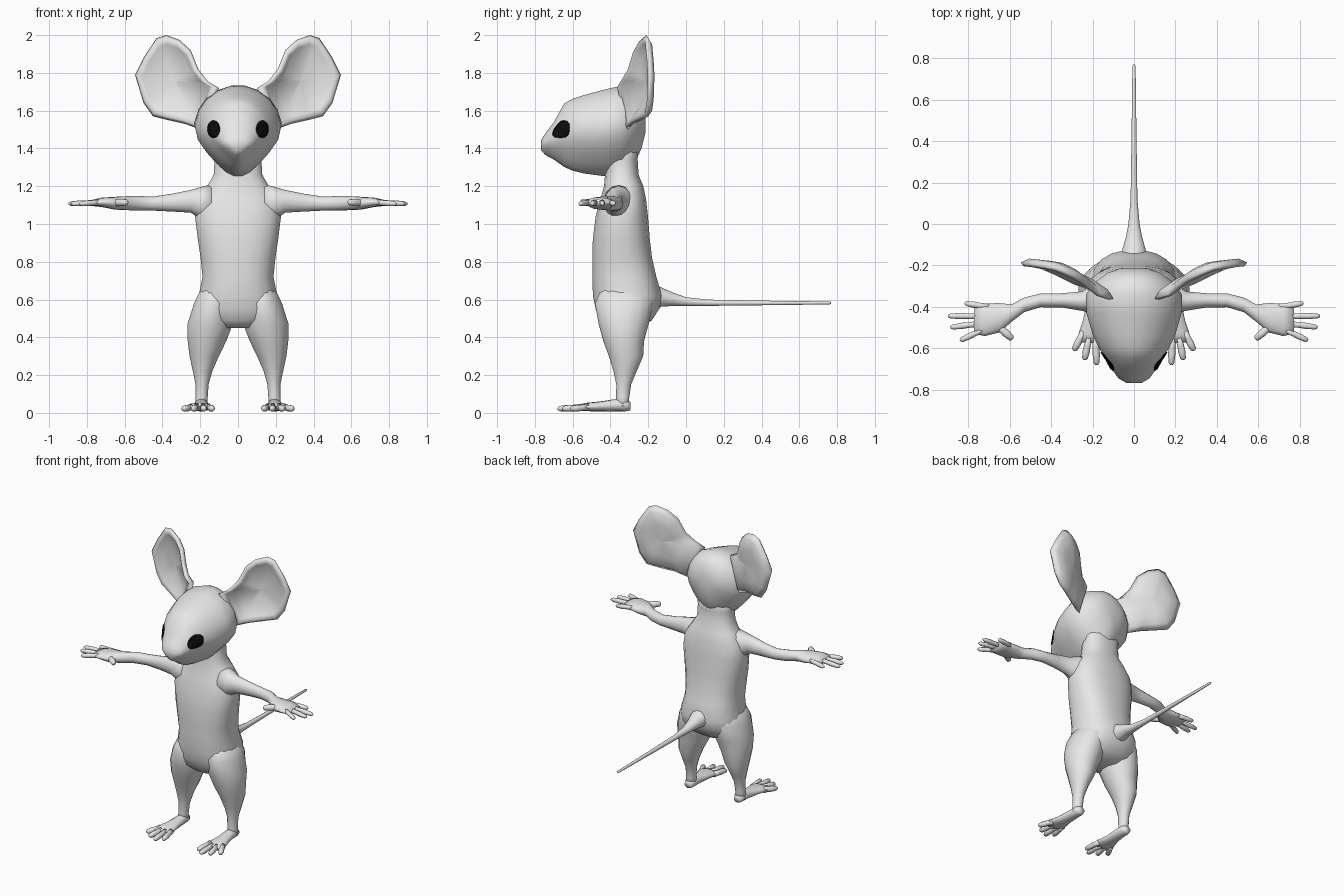
import bpy, bmesh, math
from mathutils import Vector
from mathutils.bvhtree import BVHTree

X, Y, Z = Vector((1, 0, 0)), Vector((0, 1, 0)), Vector((0, 0, 1))


def material(name, value):
    m = bpy.data.materials.new(name)
    m.diffuse_color = (value, value, value, 1)
    return m


FUR = material("grey fur", 0.8)
BLACK = material("black eye", 0.004)


def skin(name, loops, mat=FUR, mirror=False):
    """Bridge closed loops of points into a smooth capped surface."""
    bm = bmesh.new()
    rows = [[bm.verts.new(p) for p in loop] for loop in loops]
    n = len(rows[0])
    for a, b in zip(rows, rows[1:]):
        for i in range(n):
            j = (i + 1) % n
            bm.faces.new((a[i], a[j], b[j], b[i]))
    bm.faces.new(rows[0])
    bm.faces.new(rows[-1])
    bmesh.ops.recalc_face_normals(bm, faces=bm.faces)
    for f in bm.faces:
        f.smooth = True
    mesh = bpy.data.meshes.new(name)
    bm.to_mesh(mesh)
    bm.free()
    mesh.materials.append(mat)
    ob = bpy.data.objects.new(name, mesh)
    bpy.context.collection.objects.link(ob)
    if mirror:
        ob.modifiers.new("Mirror", 'MIRROR').use_mirror_merge = False
    return ob


def ring(c, u, v, ru, rv, n=16, power=2.0, pinch=0.0):
    """Oval around c; pinch narrows its lower half."""
    pts = []
    for i in range(n):
        a = 2 * math.pi * (i + 0.5) / n
        co, si = math.cos(a), math.sin(a)
        pu = math.copysign(abs(co) ** (2 / power), co) * (1 + pinch * min(0, si))
        pv = math.copysign(abs(si) ** (2 / power), si)
        pts.append(Vector(c) + u * (ru * pu) + v * (rv * pv))
    return pts


def digit(name, start, end, r):
    """Finger or toe with a slight knuckle and a rounded tip."""
    a, b = Vector(start), Vector(end)
    d = (b - a).normalized()
    u = d.cross(Z).normalized()
    v = u.cross(d)
    steps = ((0, 1), (0.35, 0.85), (0.6, 0.95), (0.92, 0.75), (1, 0.35))
    skin(name, [ring(a.lerp(b, t), u, v, r * s, r * s, 8) for t, s in steps], mirror=True)


# Torso and neck: height, half width, front, back
torso = [(0.45, 0.10, -0.42, -0.24), (0.49, 0.19, -0.46, -0.18),
         (0.55, 0.215, -0.48, -0.14), (0.62, 0.21, -0.495, -0.125),
         (0.72, 0.19, -0.497, -0.155), (0.82, 0.20, -0.497, -0.178),
         (0.92, 0.215, -0.495, -0.19), (1.04, 0.23, -0.48, -0.20),
         (1.13, 0.215, -0.455, -0.21), (1.20, 0.165, -0.435, -0.225),
         (1.26, 0.13, -0.43, -0.25), (1.34, 0.125, -0.42, -0.255),
         (1.45, 0.13, -0.42, -0.25)]
skin("torso", [ring((0, (f + b) / 2, z), X, Y, w, (b - f) / 2, 20, 2.4)
               for z, w, f, b in torso])

# Head: depth, half width, bottom, top
head_rings = [(-0.767, 0.035, 1.39, 1.445), (-0.745, 0.075, 1.365, 1.48),
              (-0.70, 0.108, 1.34, 1.54), (-0.645, 0.14, 1.30, 1.64),
              (-0.60, 0.17, 1.28, 1.665), (-0.54, 0.20, 1.265, 1.685),
              (-0.43, 0.232, 1.25, 1.715), (-0.34, 0.235, 1.26, 1.735),
              (-0.275, 0.185, 1.31, 1.715), (-0.235, 0.13, 1.40, 1.67),
              (-0.215, 0.07, 1.48, 1.60)]
head = skin("head", [ring((0, y, (b + t) / 2), X, Z, w, (t - b) / 2, 20, 2.0, 0.45)
                     for y, w, b, t in head_rings])

# Eyes: thin plates draped over the head
tree = BVHTree.FromPolygons([v.co for v in head.data.vertices],
                            [p.vertices for p in head.data.polygons])
loops = []
for s in (1, 0.75, 0.5, 0.25, 0.05):
    loop = []
    for p in ring((0.125, -2, 1.502), X, Z, 0.034 * s, 0.047 * s, 14):
        hit, normal, _, _ = tree.ray_cast(p, Y)
        loop.append(hit - Y * 0.005 + X * 0.004)
    loops.append(loop)
skin("eyes", loops, BLACK, True)

# Ears: rim outline, scaled into a rounded back and a hollow front
rim = [(0.10, -0.36, 1.72), (0.16, -0.34, 1.755), (0.21, -0.30, 1.82),
       (0.25, -0.27, 1.92), (0.31, -0.24, 1.975), (0.38, -0.21, 2.0),
       (0.43, -0.20, 1.985), (0.50, -0.19, 1.88), (0.545, -0.185, 1.79),
       (0.50, -0.19, 1.64), (0.45, -0.20, 1.57), (0.37, -0.235, 1.55),
       (0.28, -0.28, 1.53), (0.20, -0.31, 1.50)]
centre, back = Vector((0.35, -0.25, 1.76)), Vector((-0.37, 0.93, 0))
shells = [(0.05, 0.05), (0.5, 0.046), (0.85, 0.03), (1, 0), (0.92, -0.014),
          (0.8, -0.004), (0.62, 0.024), (0.05, 0.034)]
skin("ears", [[centre + (Vector(p) - centre) * s + back * o for p in rim]
              for s, o in shells], mirror=True)

# Arms and palms: x, centre y, half depth, centre z, half height
arm = [(0.14, -0.35, 0.09, 1.11, 0.10), (0.20, -0.36, 0.07, 1.11, 0.085),
       (0.25, -0.372, 0.048, 1.12, 0.06), (0.35, -0.368, 0.035, 1.113, 0.047),
       (0.45, -0.368, 0.034, 1.108, 0.037), (0.53, -0.39, 0.036, 1.11, 0.038),
       (0.59, -0.43, 0.043, 1.11, 0.037), (0.65, -0.452, 0.073, 1.11, 0.034),
       (0.72, -0.462, 0.080, 1.115, 0.025), (0.77, -0.468, 0.062, 1.112, 0.017)]
skin("arms", [ring((x, y, z), Y, Z, ry, rz, 14) for x, y, ry, z, rz in arm], mirror=True)

# Fingers and thumbs
for i, (a, b) in enumerate([((0.70, -0.40), (0.816, -0.382)),
                            ((0.74, -0.445), (0.897, -0.443)),
                            ((0.74, -0.48), (0.885, -0.498)),
                            ((0.73, -0.51), (0.838, -0.562))]):
    digit(f"finger_{i + 1}", (*a, 1.115), (*b, 1.107), 0.017)
digit("thumb", (0.67, -0.48, 1.112), (0.585, -0.555, 1.115), 0.022)

# Legs: height, inner, outer, front, back
leg = [(0.68, 0.06, 0.185, -0.44, -0.20), (0.58, 0.03, 0.235, -0.485, -0.17),
       (0.47, 0.025, 0.27, -0.465, -0.195), (0.38, 0.06, 0.268, -0.44, -0.22),
       (0.30, 0.10, 0.258, -0.41, -0.225), (0.22, 0.135, 0.24, -0.385, -0.26),
       (0.15, 0.155, 0.225, -0.37, -0.29), (0.08, 0.16, 0.225, -0.37, -0.30),
       (0.03, 0.16, 0.23, -0.37, -0.30)]
skin("legs", [ring(((i + o) / 2, (f + b) / 2, z), X, Y, (o - i) / 2, (b - f) / 2)
              for z, i, o, f, b in leg], mirror=True)

# Feet: depth, centre x, half width, centre z, half height
foot = [(-0.295, 0.193, 0.025, 0.035, 0.022), (-0.32, 0.193, 0.036, 0.042, 0.034),
        (-0.38, 0.193, 0.037, 0.040, 0.032), (-0.46, 0.198, 0.048, 0.034, 0.026),
        (-0.53, 0.203, 0.066, 0.031, 0.022), (-0.57, 0.205, 0.055, 0.028, 0.015)]
skin("feet", [ring((x, y, z), X, Z, rx, rz, 14) for y, x, rx, z, rz in foot], mirror=True)

# Toes
for i, (a, b) in enumerate([((0.155, -0.53), (0.135, -0.645)),
                            ((0.185, -0.55), (0.18, -0.68)),
                            ((0.218, -0.55), (0.238, -0.655)),
                            ((0.243, -0.52), (0.29, -0.61))]):
    digit(f"toe_{i + 1}", (*a, 0.03), (*b, 0.022), 0.02)

# Tail: depth, centre z, half width, half height
tail = [(-0.20, 0.61, 0.085, 0.095), (-0.13, 0.613, 0.06, 0.052),
        (-0.06, 0.60, 0.04, 0.035), (0.0, 0.589, 0.028, 0.024),
        (0.12, 0.583, 0.017, 0.017), (0.45, 0.582, 0.012, 0.012),
        (0.76, 0.582, 0.008, 0.008), (0.768, 0.582, 0.004, 0.004)]
skin("tail", [ring((0, y, z), X, Z, rx, rz, 12) for y, z, rx, rz in tail])
